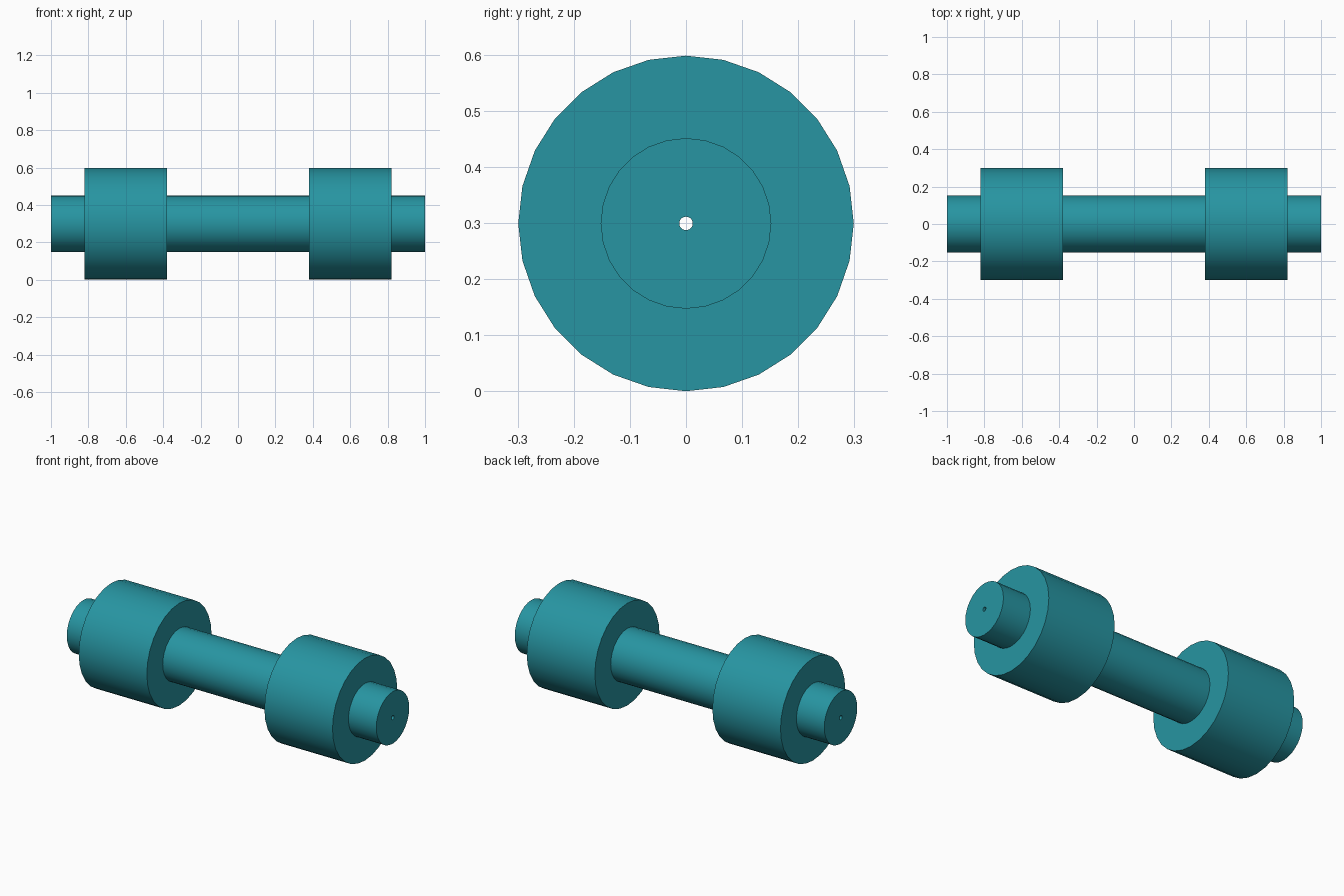
import bpy, math

if "Cube" in bpy.data.objects:
    bpy.data.objects.remove(bpy.data.objects["Cube"])

SIDES = 28
AXIS_Z = 0.299

mat = bpy.data.materials.new("teal")
mat.diffuse_color = (0.02, 0.30, 0.36, 1)
mat.use_nodes = True
mat.node_tree.nodes["Principled BSDF"].inputs["Base Color"].default_value = mat.diffuse_color


def sleeve(name, x0, x1, outer, inner):
    """Closed tube along x: a rectangular profile turned around the axis."""
    profile = [(x0, inner), (x0, outer), (x1, outer), (x1, inner)]
    n = len(profile)
    verts, faces = [], []
    for i in range(SIDES):
        a = 2 * math.pi * i / SIDES
        verts += [(x, r * math.cos(a), AXIS_Z + r * math.sin(a)) for x, r in profile]
        j = (i + 1) % SIDES
        for k in range(n):
            m = (k + 1) % n
            faces.append((i * n + k, i * n + m, j * n + m, j * n + k))
    mesh = bpy.data.meshes.new(name)
    mesh.from_pydata(verts, [], faces)
    mesh.materials.append(mat)
    obj = bpy.data.objects.new(name, mesh)
    bpy.context.collection.objects.link(obj)
    bpy.ops.object.select_all(action='DESELECT')
    obj.select_set(True)
    bpy.context.view_layer.objects.active = obj
    # consistent outward normals
    bpy.ops.object.mode_set(mode='EDIT')
    bpy.ops.mesh.select_all(action='SELECT')
    bpy.ops.mesh.normals_make_consistent(inside=False)
    bpy.ops.object.mode_set(mode='OBJECT')
    bpy.ops.object.shade_smooth_by_angle(angle=math.radians(30))
    return obj


# central shaft with a thin bore right through
sleeve("shaft", -1.0, 1.0, 0.152, 0.012)

# two thick rollers fitted on the shaft
for side, x in (("left", -0.60), ("right", 0.60)):
    sleeve(side + "_roller", x - 0.22, x + 0.22, 0.299, 0.145)
